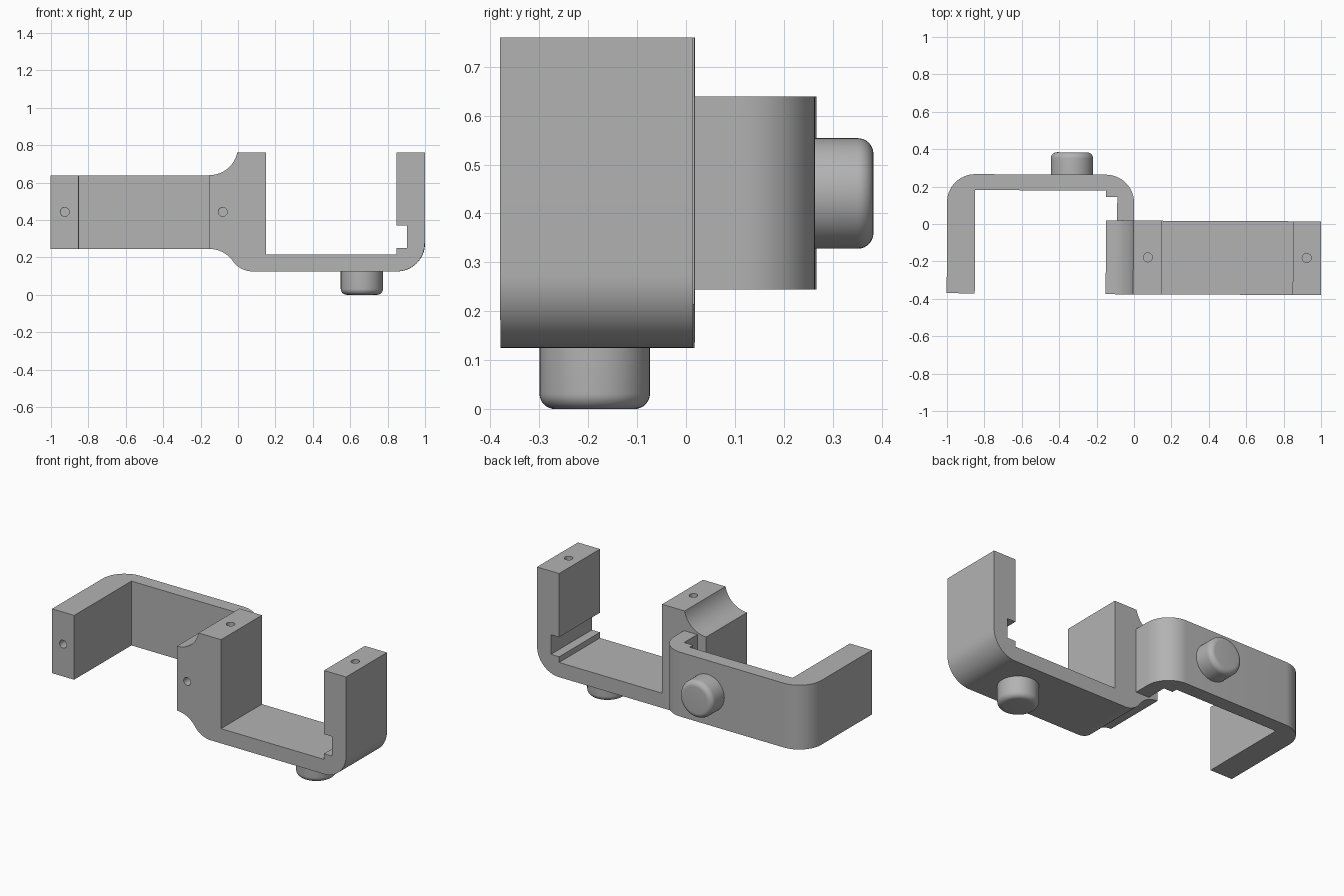
import bpy, bmesh
from math import sin, cos, radians, pi
from mathutils import Matrix, Vector

cube = bpy.data.objects.get("Cube")
if cube:
    bpy.data.objects.remove(cube, do_unlink=True)

grey = bpy.data.materials.new("plain grey")
grey.use_nodes = True
COLOUR = (0.45, 0.45, 0.45, 1)
grey.diffuse_color = COLOUR
grey.node_tree.nodes["Principled BSDF"].inputs["Base Color"].default_value = COLOUR

TILT = Matrix.Rotation(-0.004, 4, 'Z')   # the whole assembly sits slightly turned


def arc(cx, cy, r, start, end, steps=16):
    angles = [radians(start + (end - start) * i / steps) for i in range(steps + 1)]
    return [(cx + r * cos(a), cy + r * sin(a)) for a in angles]


def finish(name, bm):
    bmesh.ops.recalc_face_normals(bm, faces=bm.faces)
    mesh = bpy.data.meshes.new(name)
    bm.to_mesh(mesh)
    bm.free()
    mesh.materials.append(grey)
    obj = bpy.data.objects.new(name, mesh)
    bpy.context.collection.objects.link(obj)
    return obj


def prism(name, profile, place, low, high):
    """Extrude a flat outline; place maps (u, v, depth) to xyz."""
    bm = bmesh.new()
    face = bm.faces.new([bm.verts.new(place(u, v, low)) for u, v in profile])
    moved = bmesh.ops.extrude_face_region(bm, geom=[face])["geom"]
    step = Vector(place(0, 0, high)) - Vector(place(0, 0, low))
    bmesh.ops.translate(bm, vec=step, verts=[g for g in moved if isinstance(g, bmesh.types.BMVert)])
    return finish(name, bm)


def drill(obj, centre, axis, radius=0.024, depth=0.5):
    """Cut a blind screw hole centred on a face."""
    bm = bmesh.new()
    turn = Matrix.Rotation(pi / 2, 4, 'X') if axis == 'Y' else Matrix()
    bmesh.ops.create_cone(bm, cap_ends=True, segments=24, radius1=radius, radius2=radius,
                          depth=depth, matrix=Matrix.Translation(centre) @ turn)
    cutter = finish("hole_cutter", bm)
    cutter.hide_render = True
    mod = obj.modifiers.new("screw hole", 'BOOLEAN')
    mod.operation, mod.solver, mod.object = 'DIFFERENCE', 'EXACT', cutter
    bpy.context.view_layer.objects.active = obj
    bpy.ops.object.modifier_apply(modifier=mod.name)
    bpy.data.objects.remove(cutter, do_unlink=True)


def knob(name, length, matrix):
    """Round knob along +z with a softened rim."""
    r, soft = 0.113, 0.032
    profile = [(0, 0), (r, 0)] + arc(r - soft, length - soft, soft, 0, 90, 8) + [(0, length)]
    bm = bmesh.new()
    verts = [bm.verts.new((x, 0, z)) for x, z in profile]
    edges = [bm.edges.new(pair) for pair in zip(verts, verts[1:])]
    bmesh.ops.spin(bm, geom=verts + edges, cent=(0, 0, 0), axis=(0, 0, 1),
                   angle=2 * pi, steps=48)
    bmesh.ops.remove_doubles(bm, verts=bm.verts, dist=1e-5)
    bmesh.ops.transform(bm, matrix=matrix, verts=bm.verts)
    return finish(name, bm)


# Upright bracket with the flared joint block on its inner arm
upright = (arc(-0.15, 0.095, 0.15, 90, 34.8) + arc(0.08, 0.255, 0.13, 214.8, 270)[1:]
           + arc(0.85, 0.275, 0.15, 270, 360)
           + [(1, 0.76), (0.85, 0.76), (0.85, 0.37), (0.905, 0.37), (0.905, 0.25),
              (0.85, 0.25), (0.85, 0.215), (0.15, 0.215), (0.15, 0.76)]
           + arc(-0.15, 0.79, 0.15, -11.5, -90))
upright_bracket = prism("upright_bracket", upright, lambda u, v, d: (u, d, v), -0.376, 0.018)

# Sideways bracket opening to the front, its thin arm running into the joint block
sideways = ([(-1, -0.374), (-0.85, -0.374), (-0.85, 0.178), (-0.15, 0.178), (-0.15, 0.145),
             (-0.09, 0.145), (-0.09, -0.02), (0, -0.02)]
            + arc(-0.15, 0.113, 0.15, 0, 90) + arc(-0.85, 0.113, 0.15, 90, 180))
sideways_bracket = prism("sideways_bracket", sideways, lambda u, v, d: (u, v, d), 0.245, 0.639)

# Screw holes in the arm ends
for x in (0.075, 0.924):
    drill(upright_bracket, (x, -0.178, 0.76), 'Z')
drill(upright_bracket, (-0.08, -0.376, 0.443), 'Y')
drill(sideways_bracket, (-0.925, -0.374, 0.443), 'Y')

# Knobs below and behind
lower_knob = knob("lower_knob", 0.126, Matrix.Translation((0.663, -0.184, 0.126))
                  @ Matrix.Rotation(pi, 4, 'X'))
rear_knob = knob("rear_knob", 0.122, Matrix.Translation((-0.333, 0.26, 0.441))
                 @ Matrix.Rotation(-pi / 2, 4, 'X'))

parts = [upright_bracket, sideways_bracket, lower_knob, rear_knob]
bpy.ops.object.select_all(action='DESELECT')
for part in parts:
    part.data.transform(TILT)
    part.select_set(True)
bpy.context.view_layer.objects.active = upright_bracket
bpy.ops.object.shade_smooth_by_angle(angle=radians(30))
